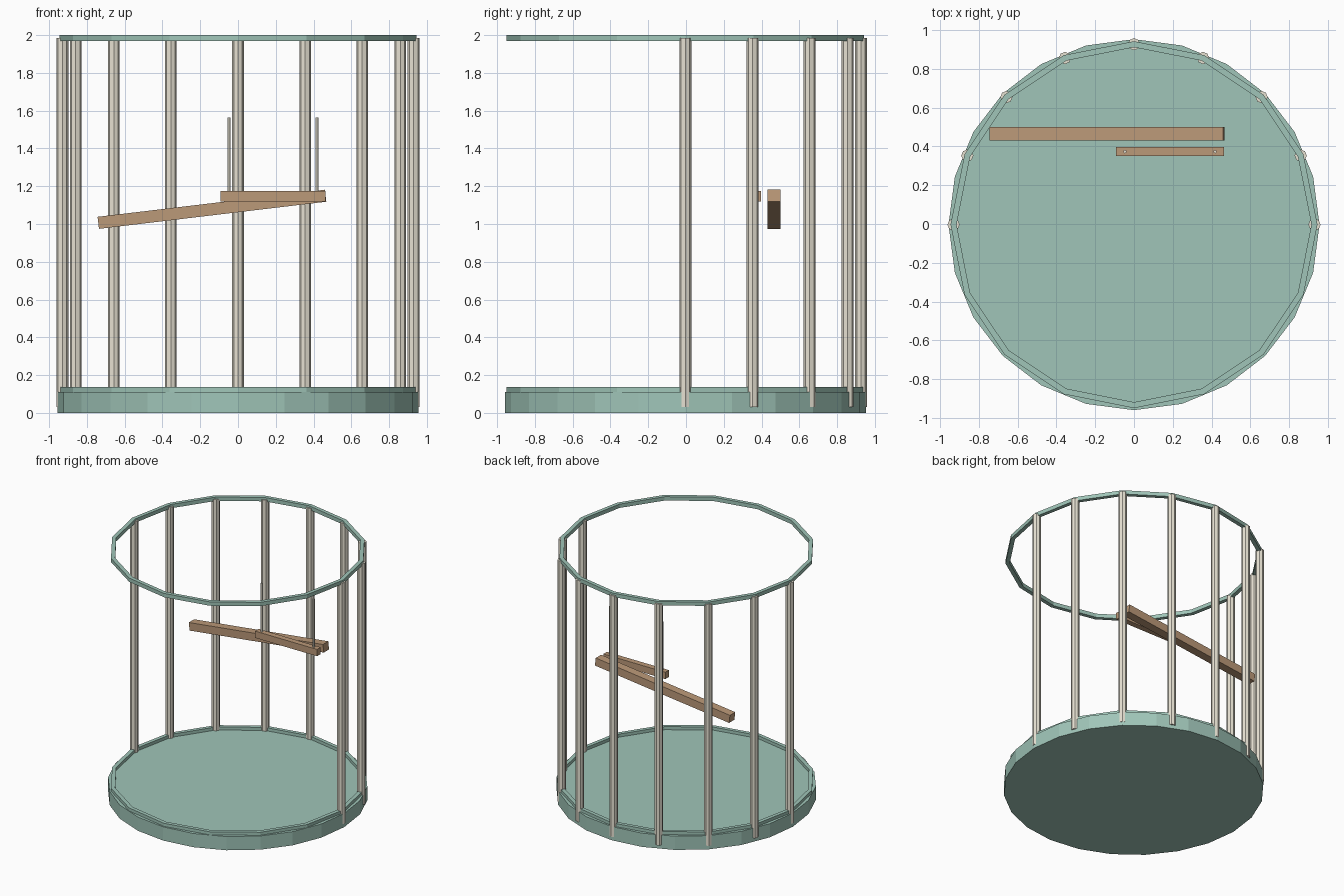
import bpy, bmesh
from math import cos, sin, pi, radians
from mathutils import Matrix

if "Cube" in bpy.data.objects:
    bpy.data.objects.remove(bpy.data.objects["Cube"])

YC = -0.0035  # centre of the round parts


def material(name, rgb):
    m = bpy.data.materials.new(name)
    m.diffuse_color = (*rgb, 1)
    m.use_nodes = True
    m.node_tree.nodes["Principled BSDF"].inputs["Base Color"].default_value = m.diffuse_color
    return m


TEAL = material("teal", (0.35, 0.56, 0.48))
CREAM = material("cream", (0.80, 0.76, 0.65))
WOOD = material("wood", (0.50, 0.32, 0.19))


def make(name, bm, mat):
    me = bpy.data.meshes.new(name)
    bmesh.ops.recalc_face_normals(bm, faces=bm.faces)
    bm.to_mesh(me)
    bm.free()
    me.materials.append(mat)
    ob = bpy.data.objects.new(name, me)
    bpy.context.collection.objects.link(ob)
    return ob


def post(name, x, y, z0, z1, r, sides, mat):
    bm = bmesh.new()
    bmesh.ops.create_cone(bm, cap_ends=True, segments=sides, radius1=r,
                          radius2=r, depth=z1 - z0)
    ob = make(name, bm, mat)
    ob.location = (x, y, (z0 + z1) / 2)
    return ob


def box(name, centre, size, tilt=0):
    bm = bmesh.new()
    bmesh.ops.create_cube(bm, size=1, matrix=Matrix.Diagonal((*size, 1)))
    ob = make(name, bm, WOOD)
    ob.location = centre
    ob.rotation_euler.y = -radians(tilt)
    return ob


def ring(name, z, r=0.93, h=0.0155, n=16):
    # square section swept around a 16-sided circle
    bm = bmesh.new()
    loops = []
    for i in range(n):
        a = 2 * pi * i / n
        loops.append([bm.verts.new(((r + dr) * cos(a), (r + dr) * sin(a), dz))
                      for dr, dz in ((-h, -h), (h, -h), (h, h), (-h, h))])
    for i in range(n):
        p, q = loops[i], loops[(i + 1) % n]
        for k in range(4):
            j = (k + 1) % 4
            bm.faces.new((p[k], q[k], q[j], p[j]))
    make(name, bm, TEAL).location = (0, YC, z)


# Base and rims
post("base", 0, YC, 0, 0.111, 0.956, 24, TEAL)
ring("lower_rim", 0.1205)
ring("upper_rim", 1.9845)

# Bars around the back half
for i in range(9):
    a = pi * i / 8
    post(f"bar_{i + 1}", 0.93 * cos(a), YC + 0.93 * sin(a),
         0.03, 1.985, 0.0315, 8, CREAM)

# Perch, swing and its hangers
box("perch", (-0.138, 0.465, 1.078), (1.212, 0.068, 0.064), 6.8)
box("swing_seat", (0.186, 0.373, 1.146), (0.556, 0.046, 0.055))
for side, x in (("left", -0.047), ("right", 0.418)):
    post(f"swing_hanger_{side}", x, 0.373, 1.15, 1.565, 0.009, 6, CREAM)
